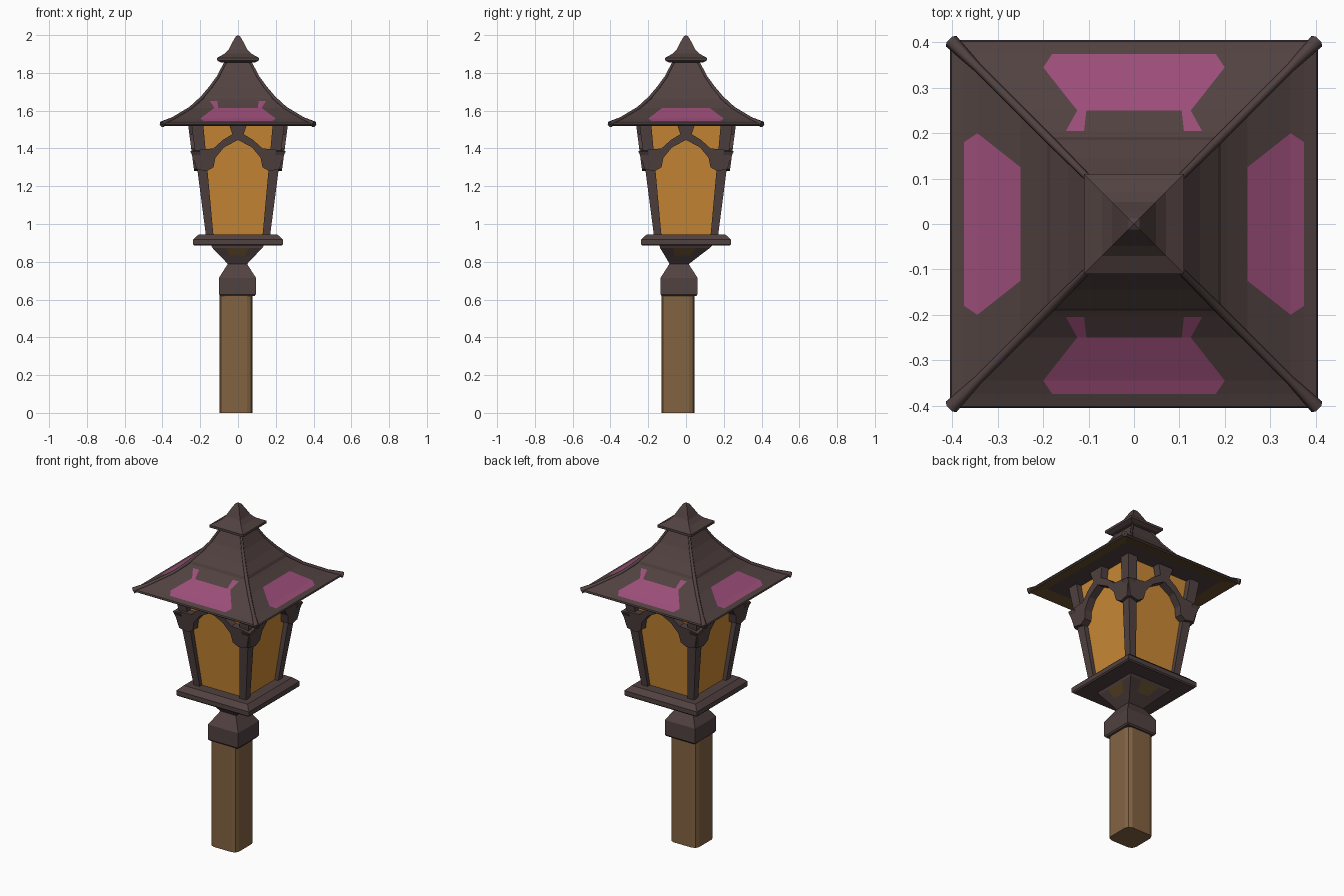
import bpy, bmesh, math
from mathutils import Matrix, Vector

if "Cube" in bpy.data.objects:
    bpy.data.objects.remove(bpy.data.objects["Cube"])


def material(name, rgb):
    m = bpy.data.materials.new(name)
    m.diffuse_color = (*rgb, 1)
    m.use_nodes = True
    m.node_tree.nodes["Principled BSDF"].inputs["Base Color"].default_value = m.diffuse_color
    return m


METAL = material("dark metal", (0.082, 0.054, 0.052))
PINK = material("pink roof patch", (0.33, 0.075, 0.19))
AMBER = material("amber glass", (0.60, 0.25, 0.036))
WOOD = material("brown wood", (0.225, 0.125, 0.055))
OLIVE = material("olive brown", (0.125, 0.072, 0.024))


def finish(name, bm, mats, loc=(0, 0, 0), turn=0):
    bmesh.ops.remove_doubles(bm, verts=bm.verts, dist=1e-5)
    bmesh.ops.recalc_face_normals(bm, faces=bm.faces)
    me = bpy.data.meshes.new(name)
    bm.to_mesh(me)
    bm.free()
    for m in mats:
        me.materials.append(m)
    ob = bpy.data.objects.new(name, me)
    ob.location = loc
    ob.rotation_euler.z = turn
    bpy.context.collection.objects.link(ob)
    return ob


def square_shell(name, rows, mats, rule=lambda side, band, col: 0, shift=lambda z: (0, 0)):
    """Square tower from rows (half width, height, optional inner column offsets)."""
    bm = bmesh.new()
    for side in range(4):
        rot = Matrix.Rotation(side * math.pi / 2, 3, 'Z')
        grid = []
        for d, z, *inner in rows:
            xs = [-d] + [-w for w in inner] + inner[::-1] + [d]
            sx, sy = shift(z)
            grid.append([bm.verts.new(rot @ Vector((x, -d, z)) + Vector((sx, sy, 0))) for x in xs])
        for b in range(len(rows) - 1):
            for c in range(len(grid[b]) - 1):
                f = bm.faces.new((grid[b][c], grid[b][c + 1], grid[b + 1][c + 1], grid[b + 1][c]))
                f.material_index = rule(side, b, c)
    bmesh.ops.dissolve_degenerate(bm, dist=1e-5, edges=bm.edges)
    return finish(name, bm, mats)


# Wooden post with chamfered corners
bm = bmesh.new()
bmesh.ops.create_cube(bm, size=1, matrix=Matrix.Translation((0, 0, 0.315)) @ Matrix.Diagonal((0.176, 0.176, 0.63, 1)))
upright = [e for e in bm.edges if abs(e.verts[0].co.z - e.verts[1].co.z) > 0.1]
bmesh.ops.bevel(bm, geom=upright, offset=0.03, segments=2, profile=0.5, affect='EDGES')
finish("post", bm, [WOOD], (-0.01, -0.042, 0))

# Collar on the post
square_shell("collar", [(0, 0.62), (0.092, 0.62), (0.098, 0.628), (0.098, 0.715), (0.05, 0.79), (0, 0.79)],
             [METAL], shift=lambda z: (-0.003, -0.037))

# Flared support with an olive patch on each side
square_shell("flared_support",
             [(0.048, 0.785, 0.025), (0.092, 0.832, 0.04), (0.132, 0.873, 0.06), (0.14, 0.888, 0.07)],
             [METAL, OLIVE], lambda s, b, c: int(b == 1 and c == 1),
             lambda z: (-0.003, -0.037 * (0.888 - z) / 0.103))

# Base plate
square_shell("base_plate", [(0, 0.885), (0.23, 0.885), (0.237, 0.892), (0.237, 0.918), (0.208, 0.945), (0, 0.945)], [METAL])

# Tapered amber glass
square_shell("glass", [(0.148, 0.94), (0.213, 1.535)], [AMBER])

# Four leaning corner posts
for k in range(4):
    bm = bmesh.new()
    rings = [[bm.verts.new((x, y, z)) for x, y in ((a, a), (b, a), (b, b), (a, b))]
             for a, b, z in ((0.130, 0.170, 0.94), (0.185, 0.248, 1.54))]
    bm.faces.new(rings[0])
    bm.faces.new(rings[1])
    for i in range(4):
        j = (i + 1) % 4
        bm.faces.new((rings[0][i], rings[0][j], rings[1][j], rings[1][i]))
    finish(f"corner_post_{k + 1}", bm, [METAL], turn=k * math.pi / 2)

# Arched braces on the four sides, mirrored from a half outline
half = [(0, 1.535), (-0.05, 1.535), (-0.03, 1.475), (-0.08, 1.445), (-0.13, 1.40), (-0.19, 1.395), (-0.253, 1.385),
        (-0.235, 1.35), (-0.22, 1.29), (-0.165, 1.28), (-0.13, 1.30), (-0.12, 1.35), (-0.075, 1.405), (0, 1.445)]
outline = half + [(-x, z) for x, z in half[-2:0:-1]]
for k in range(4):
    bm = bmesh.new()
    face = bm.faces.new([bm.verts.new((x, -(0.188 + 0.13 * (z - 0.94)), z)) for x, z in outline])
    out = bmesh.ops.extrude_face_region(bm, geom=[face])
    bmesh.ops.translate(bm, vec=(0, 0.045, 0), verts=[v for v in out["geom"] if isinstance(v, bmesh.types.BMVert)])
    finish(f"arch_brace_{k + 1}", bm, [METAL], turn=k * math.pi / 2)

# Roof: concave square shell, pink patches cut in, brown eave underside
roof = [(0, 1.535, 0, 0), (0.33, 1.535, 0.2, 0.1), (0.398, 1.52, 0.2, 0.1), (0.405, 1.526, 0.2, 0.1),
        (0.402, 1.534, 0.2, 0.1), (0.375, 1.544, 0.18, 0.1), (0.345, 1.558, 0.2, 0.11), (0.25, 1.615, 0.125, 0.105),
        (0.205, 1.652, 0.15, 0.11), (0.192, 1.664, 0.12, 0.08), (0.185, 1.68, 0.12, 0.08), (0.145, 1.725, 0.09, 0.05),
        (0.106, 1.78, 0.06, 0.03), (0.064, 1.86, 0.04, 0.02)]


def roof_rule(side, band, col):
    if band == 1:
        return 2
    patch = band in (5, 6) and 1 <= col <= 3
    ears = band == 7 and col in (1, 3) and side % 2 == 0
    return int(patch or ears)


square_shell("roof", roof, [METAL, PINK, OLIVE], roof_rule)

# Hip ridges with thicker knobs at the eave corners
ridge = [(0.403, 1.527, 1.5), (0.385, 1.537, 1.3), (0.345, 1.556, 0.9), (0.25, 1.613, 0.9),
         (0.188, 1.67, 0.9), (0.145, 1.723, 0.8), (0.106, 1.778, 0.7), (0.064, 1.86, 0.6)]
for k in range(4):
    cu = bpy.data.curves.new(f"hip_ridge_{k + 1}", 'CURVE')
    cu.dimensions = '3D'
    cu.bevel_depth = 0.011
    cu.bevel_resolution = 1
    cu.use_fill_caps = True
    sp = cu.splines.new('POLY')
    sp.points.add(len(ridge) - 1)
    for p, (d, z, r) in zip(sp.points, ridge):
        p.co = (d, d, z, 1)
        p.radius = r
    cu.materials.append(METAL)
    ob = bpy.data.objects.new(f"hip_ridge_{k + 1}", cu)
    ob.rotation_euler.z = k * math.pi / 2
    bpy.context.collection.objects.link(ob)

# Pointed cap
square_shell("roof_cap", [(0, 1.855), (0.09, 1.855), (0.11, 1.866), (0.11, 1.88), (0.07, 1.902),
                          (0.048, 1.925), (0.028, 1.965), (0.012, 1.993), (0, 2.0)], [METAL])
